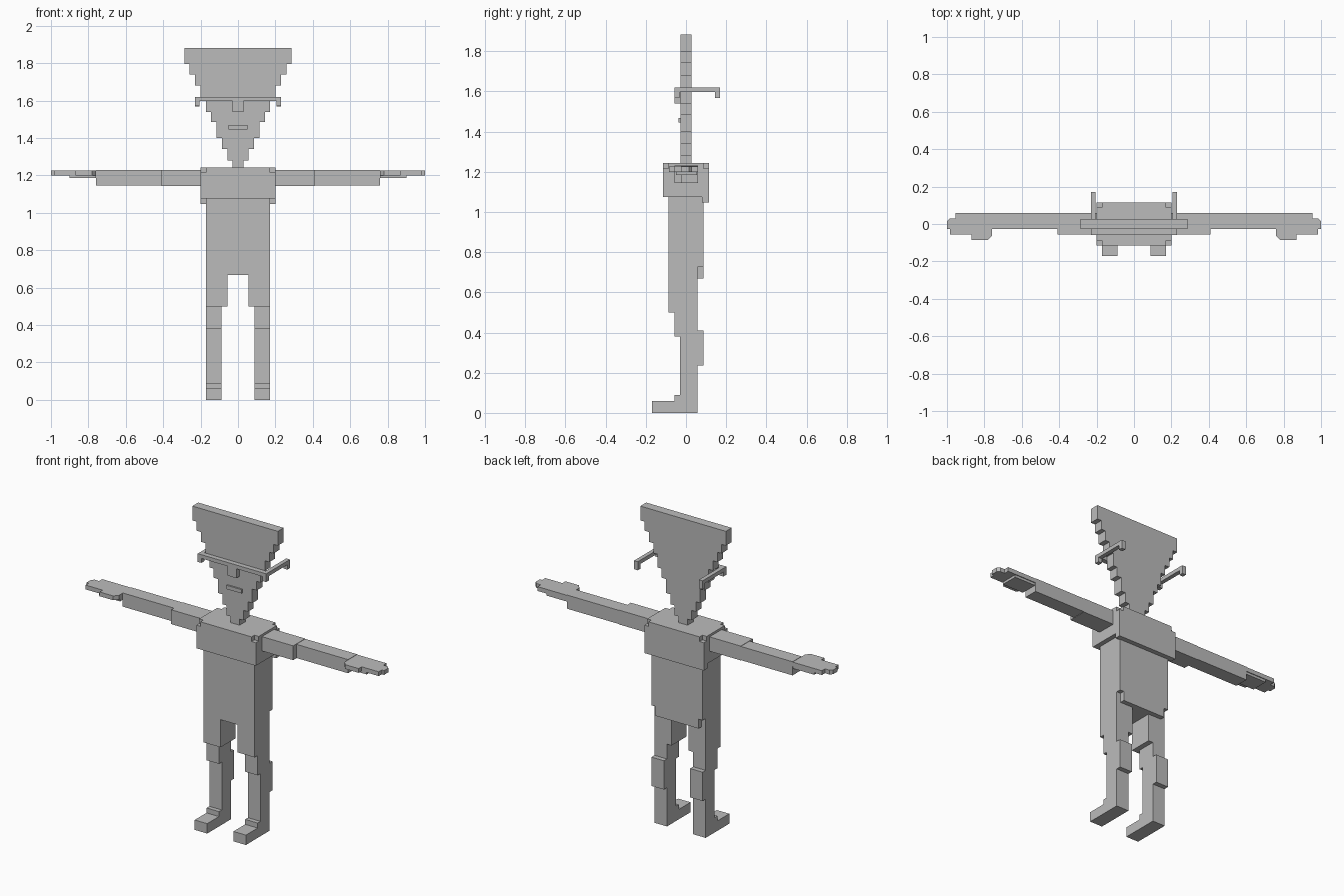
import bpy, bmesh

grey = bpy.data.materials.new("plain grey")
grey.diffuse_color = (0.5, 0.5, 0.5, 1)


def prism(name, points, axis, lo, hi, mirror=False):
    """Extrude a flat outline along one axis; outline uses the other two axes in order."""
    def place(p, d):
        co = list(p)
        co.insert("xyz".index(axis), d)
        return co
    bm = bmesh.new()
    face = bm.faces.new([bm.verts.new(place(p, lo)) for p in points])
    grown = bmesh.ops.extrude_face_region(bm, geom=[face])
    for v in grown["geom"]:
        if isinstance(v, bmesh.types.BMVert):
            v.co["xyz".index(axis)] = hi
    bmesh.ops.recalc_face_normals(bm, faces=bm.faces)
    mesh = bpy.data.meshes.new(name)
    bm.to_mesh(mesh)
    bm.free()
    mesh.materials.append(grey)
    obj = bpy.data.objects.new(name, mesh)
    bpy.context.collection.objects.link(obj)
    if mirror:
        mod = obj.modifiers.new("mirror", "MIRROR")
        mod.use_axis[0] = True
    return obj


def box(name, x, y, z, mirror=False):
    outline = [(x[0], y[0]), (x[1], y[0]), (x[1], y[1]), (x[0], y[1])]
    return prism(name, outline, "z", z[0], z[1], mirror)


# Flat stepped head: (half width, bottom, top) rows joined into one outline
rows = [(0.03, 1.24, 1.28), (0.057, 1.28, 1.34), (0.086, 1.34, 1.40),
        (0.115, 1.40, 1.485), (0.145, 1.485, 1.54), (0.172, 1.54, 1.62),
        (0.2, 1.62, 1.68), (0.23, 1.68, 1.74), (0.258, 1.74, 1.795),
        (0.287, 1.795, 1.882)]
side = [(w, z) for w, a, b in rows for z in (a, b)]
prism("head", side + [(-w, z) for w, z in reversed(side)], "y", -0.028, 0.028)

# Face details
box("nose", (-0.03, 0.03), (-0.058, -0.027), (1.54, 1.6))
box("mouth", (-0.05, 0.05), (-0.038, -0.027), (1.445, 1.468))

# Glasses: front bar and hooked temples
box("glasses_bar", (-0.23, 0.23), (-0.058, -0.028), (1.597, 1.62))
prism("glasses_temple", [(-0.058, 1.597), (0.145, 1.597), (0.145, 1.568),
                         (0.17, 1.568), (0.17, 1.62), (-0.058, 1.62)],
      "x", 0.205, 0.23, True)
box("glasses_hinge", (0.205, 0.23), (-0.058, -0.03), (1.57, 1.6), True)

# Chest with notched top corners and a lower rim at the back
box("chest", (-0.2, 0.2), (-0.115, 0.115), (1.075, 1.215))
s, t, u, v = 0.2, 0.172, 0.115, 0.087
prism("chest_top", [(-t, -u), (t, -u), (t, -v), (s, -v), (s, v), (t, v),
                    (t, u), (-t, u), (-t, v), (-s, v), (-s, -v), (-t, -v)],
      "z", 1.215, 1.243)
box("chest_back_rim", (-0.2, 0.2), (0.08, 0.115), (1.046, 1.075))

# Trunk and thighs in one outline, with a thicker back
prism("trunk", [(-0.172, 0.5), (-0.057, 0.5), (-0.057, 0.668), (0.057, 0.668),
                (0.057, 0.5), (0.172, 0.5), (0.172, 1.075), (-0.172, 1.075)],
      "y", -0.086, 0.057)
box("trunk_back", (-0.172, 0.172), (0.057, 0.086), (0.725, 1.075))
box("trunk_back_hem", (-0.145, 0.145), (0.057, 0.086), (0.668, 0.725))

# Lower leg with knee, calf and foot
prism("leg", [(-0.17, 0), (0.057, 0), (0.057, 0.235), (0.086, 0.235),
              (0.086, 0.41), (0.057, 0.41), (0.057, 0.5), (-0.057, 0.5),
              (-0.057, 0.38), (-0.03, 0.38), (-0.03, 0.09), (-0.057, 0.09),
              (-0.057, 0.06), (-0.17, 0.06)], "x", 0.088, 0.172, True)

# Arms
box("upper_arm", (0.2, 0.41), (-0.056, 0.06), (1.143, 1.23), True)
box("forearm", (0.41, 0.758), (-0.026, 0.06), (1.145, 1.228), True)

# Hand with thumb side, plus a lower palm layer
prism("hand", [(0.758, 0.06), (0.955, 0.06), (0.955, 0.03), (0.985, 0.03),
               (1.0, 0.015), (1.0, -0.026), (0.985, -0.026), (0.985, -0.056),
               (0.87, -0.056), (0.87, -0.085), (0.78, -0.085), (0.758, -0.06)],
      "z", 1.2, 1.226, True)
box("palm", (0.758, 0.9), (-0.05, 0.055), (1.185, 1.2), True)
